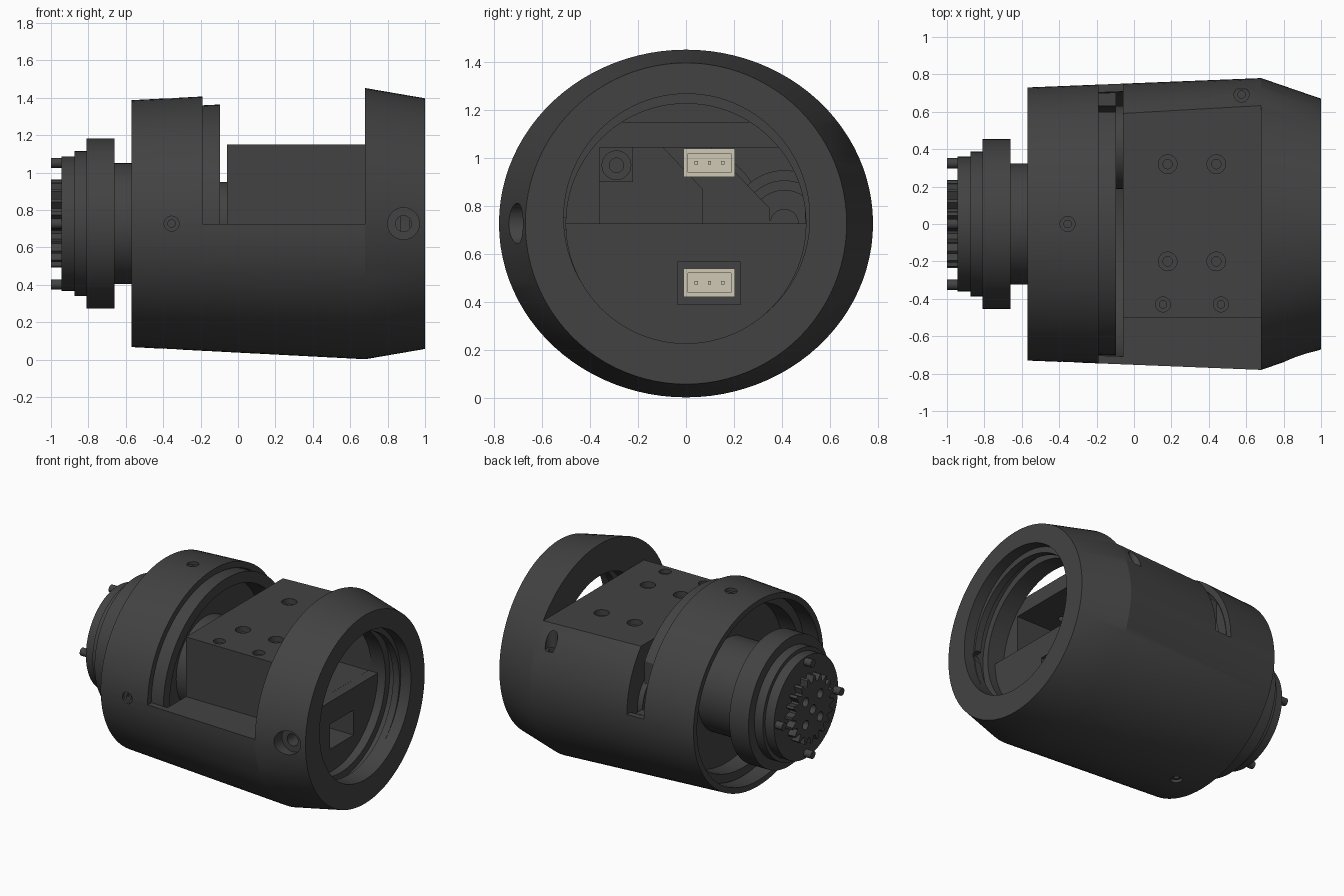
import bpy, bmesh, math
from mathutils import Vector

if "Cube" in bpy.data.objects:
    bpy.data.objects.remove(bpy.data.objects["Cube"])

ZC = 0.727  # height of the main axis


def material(name, rgb):
    m = bpy.data.materials.new(name)
    m.diffuse_color = (*rgb, 1)
    m.use_nodes = True
    m.node_tree.nodes["Principled BSDF"].inputs["Base Color"].default_value = m.diffuse_color
    return m


DARK = material("dark_plastic", (0.055, 0.055, 0.055))
BEIGE = material("beige_plastic", (0.62, 0.58, 0.46))


def loft(name, rings, mat=DARK, closed=False):
    """Skin a list of equal rings; closed joins last to first, else ends are capped."""
    bm = bmesh.new()
    vs = [[bm.verts.new(p) for p in r] for r in rings]
    n = len(vs[0])
    pairs = list(zip(vs, vs[1:])) + ([(vs[-1], vs[0])] if closed else [])
    for a, b in pairs:
        for i in range(n):
            j = (i + 1) % n
            bm.faces.new((a[i], a[j], b[j], b[i]))
    if not closed:
        bm.faces.new(vs[0][::-1])
        bm.faces.new(vs[-1])
    bmesh.ops.recalc_face_normals(bm, faces=bm.faces)
    me = bpy.data.meshes.new(name)
    bm.to_mesh(me)
    bm.free()
    ob = bpy.data.objects.new(name, me)
    bpy.context.collection.objects.link(ob)
    me.materials.append(mat)
    return ob


def ellipse(x, ry, rz, y=0, z=ZC, n=96):
    return [(x, y + ry * math.cos(2 * math.pi * i / n), z + rz * math.sin(2 * math.pi * i / n))
            for i in range(n)]


def turned(name, sections, closed=False, y=0, z=ZC, n=96, mat=DARK):
    """Sections along x given as (x, radius_y, radius_z)."""
    return loft(name, [ellipse(*s, y, z, n) for s in sections], mat, closed)


def prism(name, pts, x0, x1, mat=DARK):
    return loft(name, [[(x, y, z) for y, z in pts] for x in (x0, x1)], mat)


def box(name, x0, x1, y0, y1, z0, z1, mat=DARK):
    return prism(name, [(y0, z0), (y1, z0), (y1, z1), (y0, z1)], x0, x1, mat)


def rod(name, p, q, r, n=32, mat=DARK):
    p, q = Vector(p), Vector(q)
    rot = (q - p).to_track_quat('Z', 'Y')
    circ = [rot @ Vector((r * math.cos(2 * math.pi * i / n), r * math.sin(2 * math.pi * i / n), 0))
            for i in range(n)]
    return loft(name, [[e + c for c in circ] for e in (p, q)], mat)


def gear(name, x0, x1, r_out, r_in, teeth, y=0, z=ZC):
    pts = []
    for i in range(teeth * 4):
        a = 2 * math.pi * (i + 0.5) / (teeth * 4)
        r = r_out if i % 4 < 2 else r_in
        pts.append((y + r * math.cos(a), z + r * math.sin(a)))
    return prism(name, pts, x0, x1)


def cut(ob, *cutters):
    bpy.context.view_layer.objects.active = ob
    for c in cutters:
        m = ob.modifiers.new("cut", 'BOOLEAN')
        m.operation, m.solver, m.object = 'DIFFERENCE', 'EXACT', c
        bpy.ops.object.modifier_apply(modifier=m.name)
        bpy.data.objects.remove(c)


def counterbore(ob, p, d, r, depth, through):
    """Stepped screw hole: wide to depth, narrow to through, from point p along d."""
    p, d = Vector(p), Vector(d)
    cut(ob, rod("bore", p - d * 0.1, p + d * depth, r),
        rod("hole", p - d * 0.1, p + d * through, r * 0.5))


# Main housing: oval rear lofted into a round front face
body = turned("housing", [(-0.57, 0.73, 0.66), (0.68, 0.78, 0.725), (1.0, 0.67, 0.67)])
upper_bore = turned("upper_bore", [(0.679, 0.5, 0.5), (0.82, 0.5, 0.5)])
cut(upper_bore, box("keep_top", 0.5, 1, -1, 1, 0, 0.727))
cut(body,
    turned("rear_cavity", [(-0.7, 0.685, 0.614), (-0.06, 0.708, 0.642)]),
    box("slot", -0.19, -0.06, -1, 1, 0.725, 2),
    box("top_cut", -0.1, 0.68, -1, 1, 1.15, 2),
    box("side_cut", -0.1, 0.68, -1, -0.5, 0.725, 1.6),
    upper_bore,
    turned("front_bore", [(0.75, 0.5, 0.5), (0.81, 0.5, 0.5), (0.81, 0.55, 0.55),
                          (0.87, 0.55, 0.55), (0.87, 0.5, 0.5), (1.1, 0.5, 0.5)]),
    turned("front_recess", [(0.92, 0.513, 0.518), (1.1, 0.513, 0.518)], y=0.003, z=0.75),
    box("block_cavity", -0.2, 0.7, -0.36, 0.497, 0.7275, 1.045),
    box("lower_pocket", 0.2, 0.8, -0.035, 0.228, 0.39, 0.567))

# Screw holes in the block top
for x in (0.18, 0.44):
    for y in (0.32, -0.2):
        counterbore(body, (x, y, 1.15), (0, 0, -1), 0.05, 0.04, 0.2)
for x in (0.155, 0.465):
    counterbore(body, (x, -0.43, 1.15), (0, 0, -1), 0.04, 0.03, 0.2)

# Screw holes around the rear sleeve, side of the nose and rear flank
counterbore(body, (-0.355, 0, 1.397), (0, 0, -1), 0.04, 0.02, 0.1)
counterbore(body, (-0.355, 0, 0.057), (0, 0, 1), 0.04, 0.02, 0.1)
counterbore(body, (-0.355, -0.74, ZC), (0, 1, 0), 0.04, 0.02, 0.1)
counterbore(body, (0.885, -0.71, ZC), (0, 1, 0), 0.085, 0.06, 0.4)
counterbore(body, (0.575, 0.692, 1.05), (0, 0, -1), 0.04, 0.06, 0.12)

# Inner liner lip standing out into the slot, relieved on the far side
liner = turned("inner_liner", [(-0.45, 0.69, 0.62), (-0.095, 0.703, 0.637),
                               (-0.095, 0.63, 0.56), (-0.45, 0.63, 0.56)], closed=True)
cut(liner, box("relief", -0.19, 0, 0.6, 0.8, 0.725, 1.4))

# Bulkhead closing the sleeve around the motor
turned("bulkhead", [(-0.32, 0.66, 0.59), (-0.26, 0.66, 0.59)])

# Motor with stepped output flange
motor = turned("motor_flange", [(-0.945, 0.36, 0.36), (-0.875, 0.36, 0.36), (-0.875, 0.387, 0.387),
                                (-0.81, 0.387, 0.387), (-0.81, 0.455, 0.455), (-0.66, 0.455, 0.455),
                                (-0.66, 0.323, 0.323), (-0.12, 0.323, 0.323)])

# Toothed coupling with bolt holes
coupling = gear("output_coupling", -1.0, -0.93, 0.235, 0.19, 20)
spots = [(0, 0)] + [(0.115 * math.cos(a), 0.115 * math.sin(a))
                    for a in [math.pi / 4 + i * math.pi / 2 for i in range(4)]]
for y, z in spots:
    cut(coupling, rod("hole", (-1.1, y, ZC + z), (-0.95, y, ZC + z), 0.032))

# Four flange pins
for i in range(4):
    y, z = 0.325 * math.cos(i * math.pi / 2), 0.325 * math.sin(i * math.pi / 2)
    rod("flange_pin_%d" % i, (-1.0, y, ZC + z), (-0.9, y, ZC + z), 0.027)

# Round stepped drive disc between motor and block
for i, r in enumerate((0.222, 0.18, 0.14, 0.06)):
    turned("drive_disc_%d" % i, [(-0.1, r, r), (-0.06 + 0.02 * i, r, r)], y=0.41, n=64)

# Plates at the back of the block cavity, with a screw boss
prism("back_plate", [(-0.37, 0.71), (0.35, 0.71), (0.35, 0.79), (0.1, 1.05), (-0.37, 1.05)], -0.06, 0.0)
prism("inner_plate", [(-0.37, 0.71), (0.07, 0.71), (0.07, 0.87), (-0.1, 1.05), (-0.37, 1.05)], -0.02, 0.05)
boss = box("screw_boss", 0.03, 0.1, -0.36, -0.22, 0.9, 1.045)
counterbore(boss, (0.1, -0.29, 0.97), (-1, 0, 0), 0.06, 0.03, 0.06)


# Three-pin connectors
def connector(name, x, z):
    shell = box(name, x, x + 0.2, -0.01, 0.205, z - 0.06, z + 0.06, BEIGE)
    cut(shell, box("recess", x + 0.05, x + 0.3, 0.008, 0.187, z - 0.04, z + 0.04, BEIGE))
    for i in range(3):
        y = 0.043 + 0.055 * i
        box("%s_pin_%d" % (name, i), x + 0.04, x + 0.15, y - 0.007, y + 0.007, z - 0.007, z + 0.007, BEIGE)


connector("upper_connector", -0.02, 0.98)
connector("lower_connector", 0.18, 0.48)

# Smooth the curved walls, keep edges sharp
for ob in bpy.context.collection.objects:
    ob.select_set(True)
bpy.context.view_layer.objects.active = body
bpy.ops.object.shade_smooth_by_angle(angle=math.radians(20))
